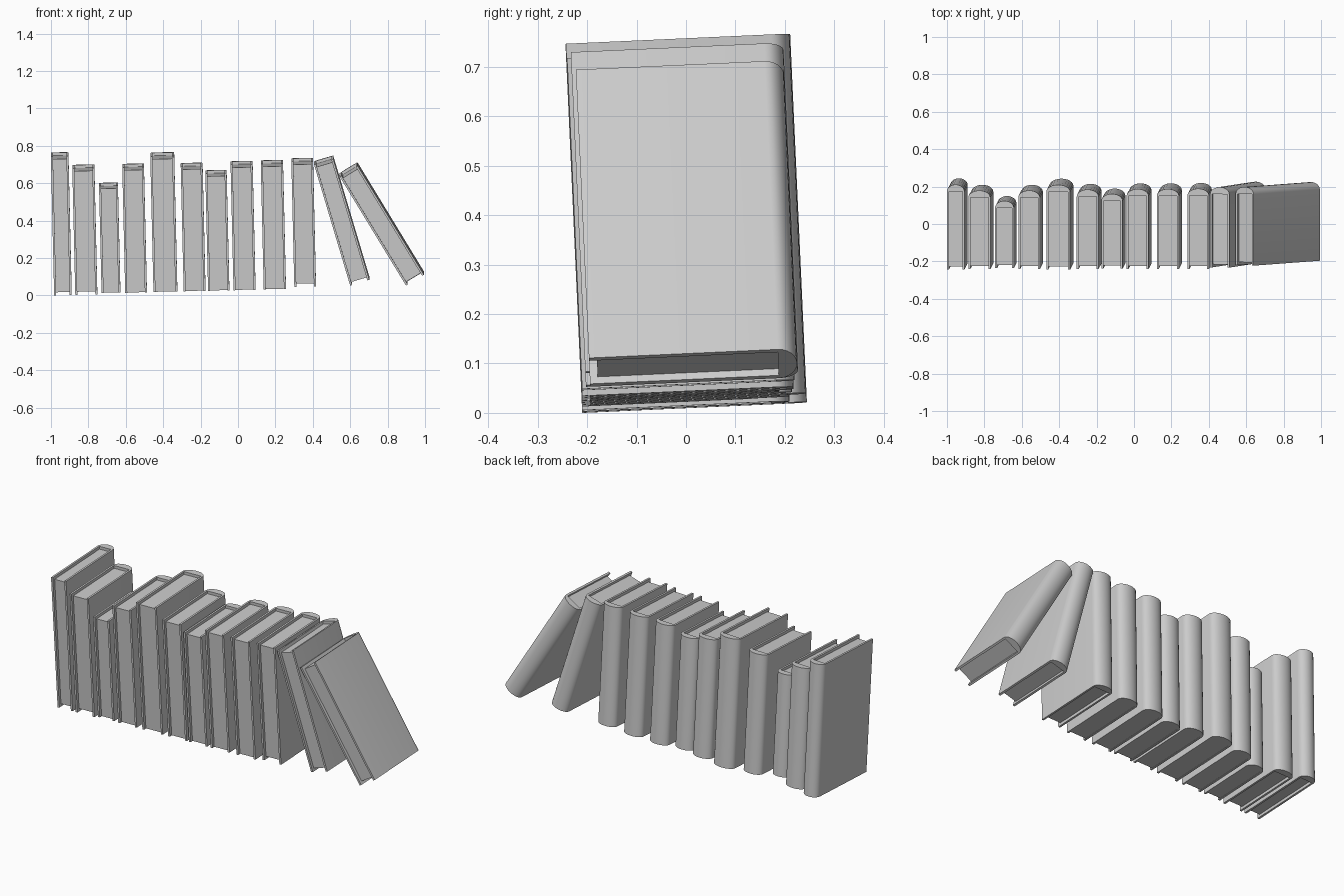
import bpy
import bmesh
from math import sin, cos, pi, radians
from mathutils import Matrix, Vector

if "Cube" in bpy.data.objects:
    bpy.data.objects.remove(bpy.data.objects["Cube"], do_unlink=True)

grey = bpy.data.materials.new("plain_grey")
grey.use_nodes = True
grey.diffuse_color = (0.6, 0.6, 0.6, 1)
grey.node_tree.nodes["Principled BSDF"].inputs["Base Color"].default_value = (0.6, 0.6, 0.6, 1)

BOARD = 0.011      # cover board thickness
BULGE = 0.038      # how far the rounded spine stands out
RECESS = 0.016     # how far the pages sit inside the cover
TILT = Matrix.Rotation(radians(2.6), 4, 'X')
UPRIGHT = -1.35    # lean of the standing books, degrees


def prism(name, outline, bottom, top, place):
    """Extrude a plan outline from bottom to top and place the result."""
    bm = bmesh.new()
    face = bm.faces.new([bm.verts.new((x, y, bottom)) for x, y in outline])
    up = bmesh.ops.extrude_face_region(bm, geom=[face])["geom"]
    verts = [v for v in up if isinstance(v, bmesh.types.BMVert)]
    bmesh.ops.translate(bm, verts=verts, vec=Vector((0, 0, top - bottom)))
    bmesh.ops.recalc_face_normals(bm, faces=bm.faces)
    bm.transform(place)
    mesh = bpy.data.meshes.new(name)
    bm.to_mesh(mesh)
    bm.free()
    mesh.materials.append(grey)
    obj = bpy.data.objects.new(name, mesh)
    bpy.context.collection.objects.link(obj)
    bpy.ops.object.select_all(action='DESELECT')
    obj.select_set(True)
    bpy.context.view_layer.objects.active = obj
    bpy.ops.object.shade_smooth_by_angle(angle=radians(35))


def book(name, x, z, width, height, depth, front=-0.21, lean=UPRIGHT, open_base=False):
    """x, z, front locate the middle of the bottom front edge."""
    place = Matrix.Translation((x, front, z)) @ TILT @ Matrix.Rotation(radians(lean), 4, 'Y')
    half = width / 2
    hinge = depth - BULGE
    inner = half - BOARD
    # U-shaped cover: two boards joined by a rounded spine
    spine = [(half * cos(pi * i / 12), hinge + BULGE * sin(pi * i / 12)) for i in range(13)]
    cover = [(half, 0)] + spine + [(-half, 0), (-inner, 0), (-inner, hinge), (inner, hinge), (inner, 0)]
    prism(name + "_cover", cover, 0, height, place)
    # page block set back inside the cover
    edge = inner + 0.001
    pages = [(-edge, RECESS), (edge, RECESS), (edge, hinge + 0.002), (-edge, hinge + 0.002)]
    base = RECESS if open_base else 0.001
    prism(name + "_pages", pages, base, height - RECESS, place)


# standing books: x, z, width, height, depth
standing = [
    (-0.936, 0.001, 0.094, 0.745, 0.455),
    (-0.811, 0.004, 0.118, 0.678, 0.42),
    (-0.679, 0.014, 0.101, 0.574, 0.36),
    (-0.545, 0.015, 0.116, 0.672, 0.42),
    (-0.388, 0.019, 0.128, 0.727, 0.453),
    (-0.232, 0.023, 0.117, 0.668, 0.425),
    (-0.103, 0.026, 0.114, 0.628, 0.4),
    (0.035, 0.029, 0.118, 0.672, 0.428),
    (0.197, 0.033, 0.119, 0.673, 0.428),
    (0.359, 0.047, 0.116, 0.67, 0.43),
]
for n, spec in enumerate(standing, 1):
    book(f"standing_book_{n}", *spec, open_base=n in (1, 2, 10))

# two books leaning on the end of the row
book("leaning_book_1", 0.651, 0.068, 0.107, 0.675, 0.43, -0.203, -16.6, True)
book("leaning_book_2", 0.946, 0.082, 0.112, 0.683, 0.42, -0.195, -31.3, True)
